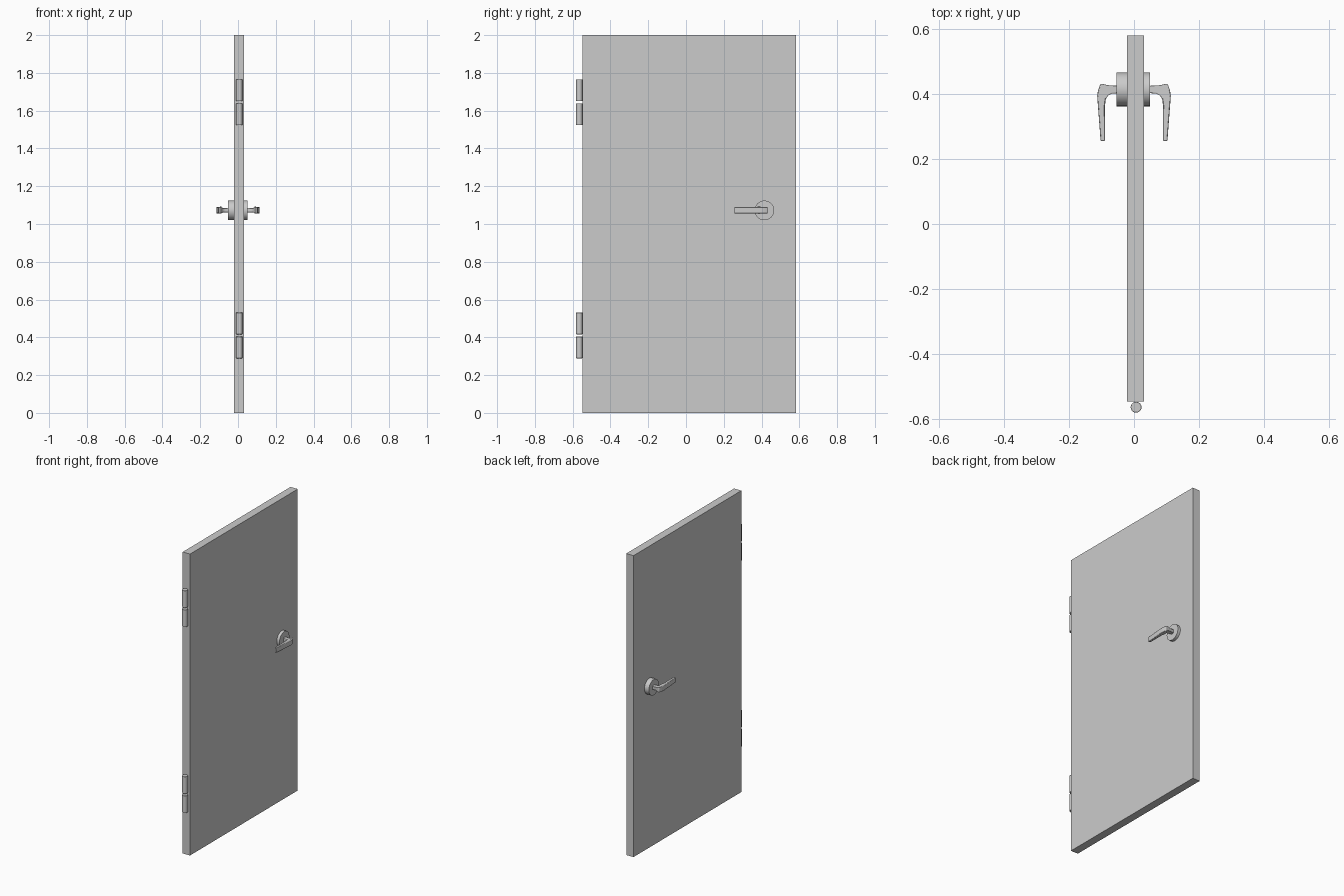
import bpy, bmesh
from math import radians

if "Cube" in bpy.data.objects:
    bpy.data.objects.remove(bpy.data.objects["Cube"])


def finish(obj, bevel=0.0, segments=2):
    if bevel:
        m = obj.modifiers.new("soft_edges", 'BEVEL')
        m.width = bevel
        m.segments = segments
        m.limit_method = 'ANGLE'
        m.angle_limit = radians(40)
    bpy.ops.object.select_all(action='DESELECT')
    obj.select_set(True)
    bpy.context.view_layer.objects.active = obj
    bpy.ops.object.shade_smooth_by_angle(angle=radians(35))


def cylinder(name, loc, r, depth, rot=(0, 0, 0), bevel=0.0):
    bpy.ops.mesh.primitive_cylinder_add(vertices=32, radius=r, depth=depth,
                                        location=loc, rotation=rot)
    obj = bpy.context.object
    obj.name = name
    finish(obj, bevel)


def lever(name, side):
    # plan outline extruded vertically
    outline = [(0.045, 0.404), (0.068, 0.402), (0.080, 0.396), (0.087, 0.385),
               (0.0895, 0.365), (0.0895, 0.256), (0.103, 0.256),
               (0.1135, 0.395), (0.111, 0.412), (0.104, 0.432),
               (0.096, 0.432), (0.080, 0.428), (0.045, 0.426)]
    bm = bmesh.new()
    face = bm.faces.new([bm.verts.new((side * x, y, 1.056)) for x, y in outline])
    ext = bmesh.ops.extrude_face_region(bm, geom=[face])
    top = [v for v in ext["geom"] if isinstance(v, bmesh.types.BMVert)]
    bmesh.ops.translate(bm, verts=top, vec=(0, 0, 0.034))
    # narrow the stem where it enters the rose
    for v in bm.verts:
        if abs(v.co.x) < 0.082 and v.co.y > 0.39:
            v.co.z = 1.073 + (v.co.z - 1.073) * 0.72
    bmesh.ops.recalc_face_normals(bm, faces=bm.faces)
    mesh = bpy.data.meshes.new(name)
    bm.to_mesh(mesh)
    bm.free()
    obj = bpy.data.objects.new(name, mesh)
    bpy.context.collection.objects.link(obj)
    finish(obj, 0.003)


# door panel
bpy.ops.mesh.primitive_cube_add(size=1, location=(0.0045, 0.017, 1))
panel = bpy.context.object
panel.name = "door_panel"
panel.scale = (0.053, 1.13, 2)

# hinge barrels, two per hinge
for hinge, mid in (("lower", 0.410), ("upper", 1.644)):
    for part, s in (("bottom", -1), ("top", 1)):
        cylinder(f"{hinge}_hinge_{part}_barrel", (0.0065, -0.565, mid + s * 0.0635),
                 0.0168, 0.115, bevel=0.002)

# round plates and levers on both faces
for label, side in (("left", -1), ("right", 1)):
    cylinder(f"{label}_handle_rose", (side * 0.035 - 0.002, 0.415, 1.072), 0.052, 0.034,
             (0, radians(90), 0))
    lever(f"{label}_handle_lever", side)
